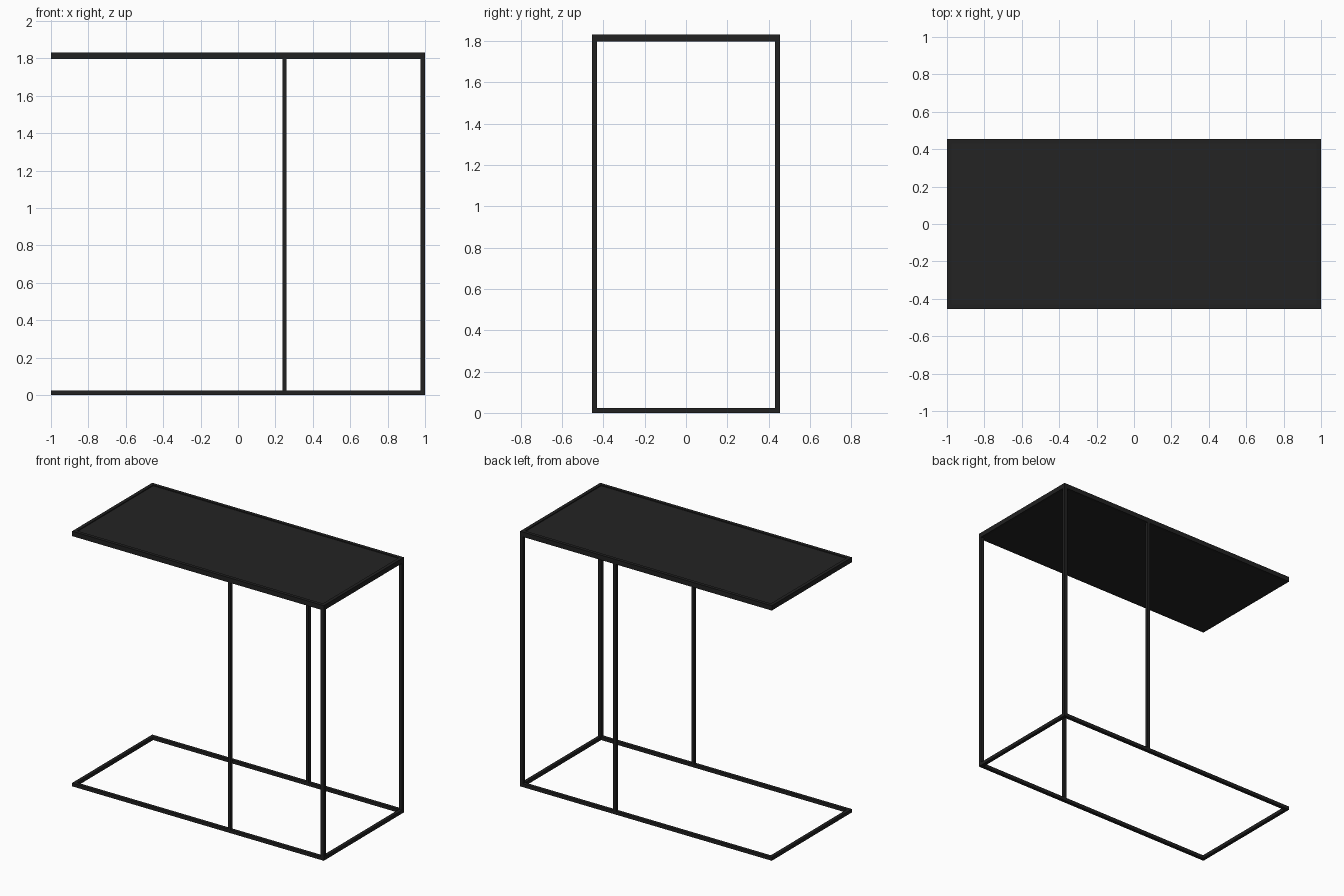
import bpy, bmesh

if "Cube" in bpy.data.objects:
    bpy.data.objects.remove(bpy.data.objects["Cube"])

HX, HY = 1.0, 0.455      # half length and half depth
BAR = 0.024              # steel bar thickness
Z0, Z1 = 1.797, 1.832    # top underside and rim height


def material(name, v):
    m = bpy.data.materials.new(name)
    m.diffuse_color = (v, v, v, 1)
    m.use_nodes = True
    m.node_tree.nodes["Principled BSDF"].inputs["Base Color"].default_value = m.diffuse_color
    return m


frame_mat = material("black_steel", 0.015)
panel_mat = material("black_panel", 0.017)


def finish(bm, name, mat):
    bmesh.ops.recalc_face_normals(bm, faces=bm.faces)
    me = bpy.data.meshes.new(name)
    bm.to_mesh(me)
    bm.free()
    me.materials.append(mat)
    ob = bpy.data.objects.new(name, me)
    bpy.context.collection.objects.link(ob)
    return ob


def box(name, x0, x1, y0, y1, z0, z1, mat):
    bm = bmesh.new()
    bmesh.ops.create_cube(bm, size=1)
    for v in bm.verts:
        v.co.x = x1 if v.co.x > 0 else x0
        v.co.y = y1 if v.co.y > 0 else y0
        v.co.z = z1 if v.co.z > 0 else z0
    return finish(bm, name, mat)


def ring(name, z0, z1, w, mat):
    """Mitred rectangular frame following the footprint."""
    bm = bmesh.new()
    corners = [(-1, -1), (1, -1), (1, 1), (-1, 1)]
    loops = [[bm.verts.new((sx * (HX - d), sy * (HY - d), z)) for sx, sy in corners]
             for d, z in ((0, z0), (0, z1), (w, z1), (w, z0))]
    for a in range(4):
        p, q = loops[a], loops[(a + 1) % 4]
        for i in range(4):
            j = (i + 1) % 4
            bm.faces.new((p[i], p[j], q[j], q[i]))
    return finish(bm, name, mat)


# Floor frame
ring("base_frame", 0, BAR, BAR, frame_mat)

# Table top: rim with a slightly recessed panel
ring("top_rim", Z0, Z1, BAR, frame_mat)
box("top_panel", -HX + BAR, HX - BAR, -HY + BAR, HY - BAR, Z0, Z1 - 0.006, panel_mat)

# Posts: a pair at the right end and a pair past the middle
for side, s in (("front", -1), ("back", 1)):
    y0, y1 = sorted((s * HY, s * (HY - BAR)))
    box(side + "_end_post", HX - BAR, HX, y0, y1, BAR, Z0, frame_mat)
    box(side + "_middle_post", 0.238, 0.26, y0, y1, BAR, Z0, frame_mat)
